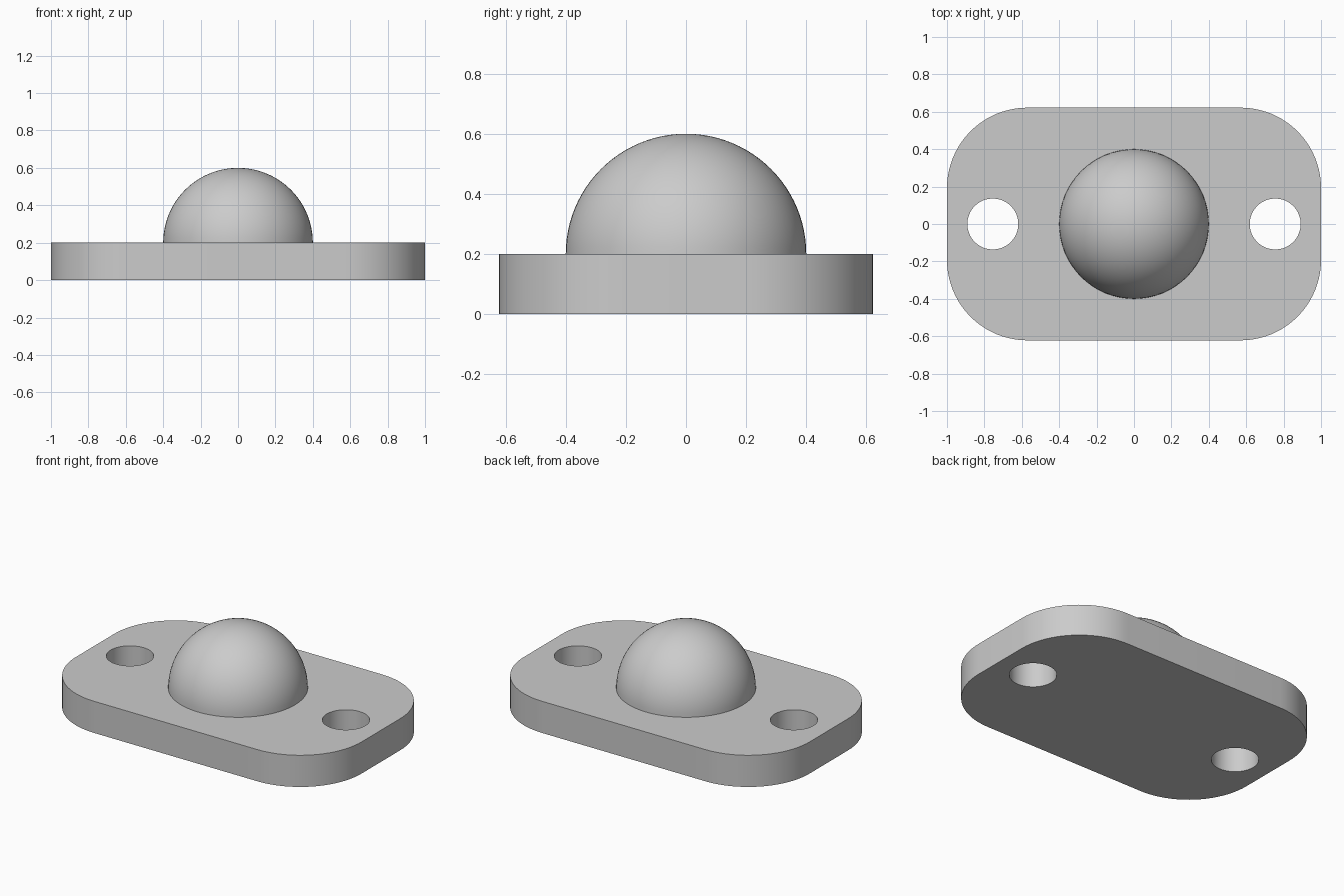
import bpy, bmesh
from math import sin, cos, pi, radians

cube = bpy.data.objects.get("Cube")
if cube:
    bpy.data.objects.remove(cube, do_unlink=True)

HALF_X, HALF_Y, CORNER, THICK = 1.0, 0.622, 0.43, 0.2
HOLE_X, HOLE_R, DOME_R = 0.755, 0.136, 0.4

grey = bpy.data.materials.new("light_grey")
grey.use_nodes = True
colour = (0.6, 0.6, 0.6, 1)
grey.diffuse_color = colour
grey.node_tree.nodes["Principled BSDF"].inputs["Base Color"].default_value = colour


def make_object(name, bm):
    bmesh.ops.recalc_face_normals(bm, faces=bm.faces)
    mesh = bpy.data.meshes.new(name)
    bm.to_mesh(mesh)
    bm.free()
    mesh.materials.append(grey)
    obj = bpy.data.objects.new(name, mesh)
    bpy.context.collection.objects.link(obj)
    return obj


def select_only(obj):
    bpy.ops.object.select_all(action='DESELECT')
    obj.select_set(True)
    bpy.context.view_layer.objects.active = obj


def prism(name, outline, z0, z1):
    bm = bmesh.new()
    face = bm.faces.new([bm.verts.new((x, y, z0)) for x, y in outline])
    top = bmesh.ops.extrude_face_region(bm, geom=[face], use_keep_orig=True)["geom"]
    bmesh.ops.translate(bm, vec=(0, 0, z1 - z0),
                        verts=[v for v in top if isinstance(v, bmesh.types.BMVert)])
    return make_object(name, bm)


def arc(cx, cy, r, start, sweep, steps):
    angles = [start + sweep * i / steps for i in range(steps + 1)]
    return [(cx + r * cos(a), cy + r * sin(a)) for a in angles]


# Base plate with four rounded corners
outline = []
for i, (sx, sy) in enumerate([(1, 1), (-1, 1), (-1, -1), (1, -1)]):
    outline += arc(sx * (HALF_X - CORNER), sy * (HALF_Y - CORNER),
                   CORNER, i * pi / 2, pi / 2, 20)
plate = prism("base_plate", outline, 0, THICK)

# Mounting holes through both ends
for side in (-1, 1):
    circle = arc(side * HOLE_X, 0, HOLE_R, 0, 2 * pi, 64)[:-1]
    cutter = prism("hole_cutter", circle, -0.1, THICK + 0.1)
    cutter.hide_render = True
    select_only(plate)
    mod = plate.modifiers.new("hole", 'BOOLEAN')
    mod.operation, mod.solver, mod.object = 'DIFFERENCE', 'EXACT', cutter
    bpy.ops.object.modifier_apply(modifier=mod.name)
    bpy.data.objects.remove(cutter, do_unlink=True)

# Hemispherical dome standing on the plate
bm = bmesh.new()
bmesh.ops.create_uvsphere(bm, u_segments=64, v_segments=48, radius=DOME_R)
bmesh.ops.delete(bm, geom=[v for v in bm.verts if v.co.z < -0.001], context='VERTS')
bmesh.ops.translate(bm, verts=bm.verts, vec=(0, 0, THICK))
dome = make_object("dome", bm)

for obj in (plate, dome):
    select_only(obj)
    bpy.ops.object.shade_smooth_by_angle(angle=radians(30))
